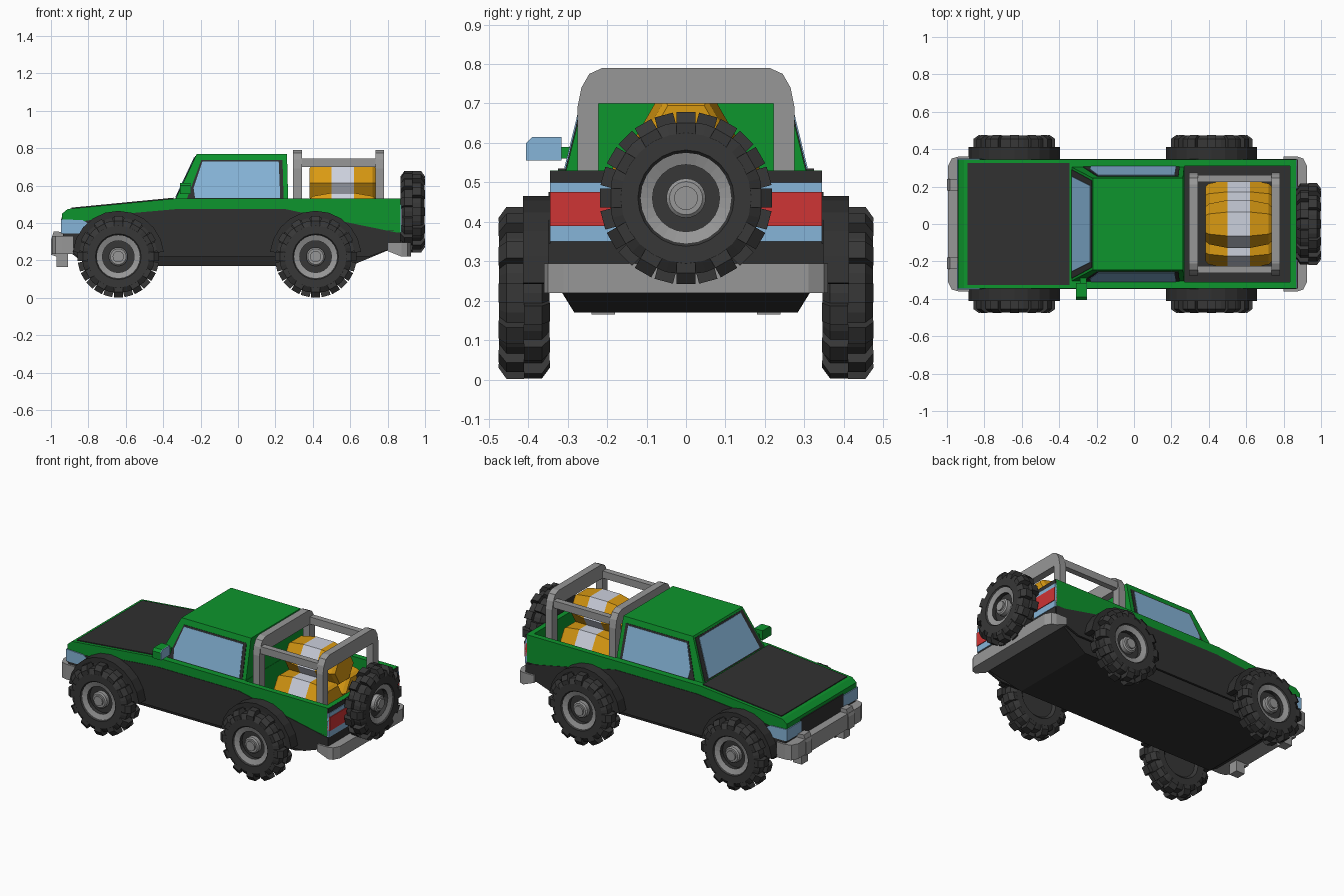
import bpy, bmesh, math
from mathutils import Matrix, Vector

if "Cube" in bpy.data.objects:
    bpy.data.objects.remove(bpy.data.objects["Cube"])


def material(name, r, g, b):
    m = bpy.data.materials.new(name)
    m.diffuse_color = (r, g, b, 1)
    m.use_nodes = True
    m.node_tree.nodes["Principled BSDF"].inputs["Base Color"].default_value = m.diffuse_color
    return m


GREEN = material("green_paint", 0.004, 0.30, 0.026)
BLACK = material("dark_cladding", 0.030, 0.030, 0.030)
RUBBER = material("tyre_rubber", 0.038, 0.038, 0.038)
GREY = material("grey_metal", 0.31, 0.31, 0.31)
BLUE = material("pale_blue_glass", 0.24, 0.46, 0.69)
RED = material("red_lamp", 0.62, 0.035, 0.035)
ORANGE = material("orange_barrel", 0.69, 0.32, 0.006)
WHITE = material("pale_band", 0.60, 0.63, 0.72)


def finish(name, bm, mats, matrix=None):
    bmesh.ops.recalc_face_normals(bm, faces=bm.faces)
    me = bpy.data.meshes.new(name)
    bm.to_mesh(me)
    bm.free()
    for m in mats:
        me.materials.append(m)
    ob = bpy.data.objects.new(name, me)
    if matrix:
        ob.matrix_world = matrix
    bpy.context.collection.objects.link(ob)
    return ob


def add_prism(bm, a, b):
    """Solid between two matching loops of points."""
    va = [bm.verts.new(p) for p in a]
    vb = [bm.verts.new(p) for p in b]
    bm.faces.new(va)
    bm.faces.new(vb[::-1])
    n = len(va)
    for i in range(n):
        j = (i + 1) % n
        bm.faces.new((va[i], vb[i], vb[j], va[j]))


def prism(name, pts, axis, lo, hi, mat):
    place = {'x': lambda p, t: (t, p[0], p[1]),
             'y': lambda p, t: (p[0], t, p[1]),
             'z': lambda p, t: (p[0], p[1], t)}[axis]
    bm = bmesh.new()
    add_prism(bm, [place(p, lo) for p in pts], [place(p, hi) for p in pts])
    return finish(name, bm, [mat])


def box(name, x0, x1, y0, y1, z0, z1, mat):
    return prism(name, [(x0, y0), (x1, y0), (x1, y1), (x0, y1)], 'z', z0, z1, mat)


def add_lathe(bm, prof, mats, n):
    """Revolve (radius, height) points about z; one material index per segment."""
    rings = [[bm.verts.new((r * math.cos(2 * math.pi * i / n), r * math.sin(2 * math.pi * i / n), h))
              for i in range(n)] for r, h in prof]
    for k, (a, b) in enumerate(zip(rings, rings[1:])):
        for i in range(n):
            j = (i + 1) % n
            bm.faces.new((a[i], a[j], b[j], b[i])).material_index = mats[k]
    bmesh.ops.remove_doubles(bm, verts=bm.verts, dist=1e-5)


def panel(name, quad, uv, off, mat):
    """Thin plate lying on a four-cornered face."""
    a, b, c, d = [Vector(p) for p in quad]
    nor = (b - a).cross(d - a).normalized()
    if nor.dot((a + c) / 2 - Vector((0, 0, 0.65))) < 0:
        nor.negate()
    pts = [a.lerp(b, u).lerp(d.lerp(c, u), v) for u, v in uv]
    bm = bmesh.new()
    add_prism(bm, [p - nor * 0.002 for p in pts], [p + nor * off for p in pts])
    finish(name, bm, [mat])


ALONG_X = Matrix(((0, 0, 1, 0), (1, 0, 0, 0), (0, 1, 0, 0), (0, 0, 0, 1)))


# Wheels: turned tyre and rim with staggered tread lugs
def wheel(name, center, rot):
    bm = bmesh.new()
    prof = [(0, -.05), (.11, -.05), (.125, -.064), (.165, -.064), (.194, -.045), (.194, .045),
            (.165, .064), (.122, .064), (.115, .055), (.085, .045), (.085, .02), (.05, .02),
            (.05, .045), (.042, .052), (.03, .052), (.03, .062), (0, .062)]
    add_lathe(bm, prof, [0] * 8 + [1, 0, 0] + [1] * 5, 24)
    section = [(.15, 0), (.15, .063), (.19, .065), (.218, .045), (.218, 0)]
    for side in (1, -1):
        for i in range(12):
            turn = Matrix.Rotation(math.radians(30 * i + (0 if side > 0 else 15)), 3, 'Z')
            add_prism(bm, [turn @ Vector((r, -.024, h * side)) for r, h in section],
                      [turn @ Vector((r, .024, h * side)) for r, h in section])
    finish(name, bm, [RUBBER, GREY], Matrix.Translation(center) @ rot)


for wx, end in ((-.64, "front"), (.415, "rear")):
    for s in (1, -1):
        wheel(f"{end}_wheel", (wx, s * .41, .22), Matrix.Rotation(-s * math.pi / 2, 4, 'X'))
        # Wheel arch flare
        ang = [math.radians(6 + 168 * i / 10) for i in range(11)]
        arc = [(wx + .245 * math.cos(a), .22 + .245 * math.sin(a)) for a in ang]
        arc += [(wx + .21 * math.cos(a), .22 + .21 * math.sin(a)) for a in ang[::-1]]
        prism(f"{end}_wheel_arch", arc, 'y', s * .34, s * .413, BLACK)
wheel("spare_wheel", (.934, 0, .46), ALONG_X)

# Underbody, narrowed at the bottom
under = prism("underbody", [(-.935, .36), (-.935, .27), (-.80, .17), (.60, .17), (.865, .28), (.865, .36)],
              'y', -.345, .345, BLACK)
for v in under.data.vertices:
    if v.co.z < .2:
        v.co.y *= .82

# Green body: nose and cab base, bed walls, bed floor, tailgate
prism("front_body", [(-.94, .35), (-.94, .45), (-.91, .475), (-.34, .53), (.27, .53), (.27, .35)],
      'y', -.345, .345, GREEN)
for s in (1, -1):
    prism("bed_wall", [(.27, .35), (.27, .53), (.868, .53), (.868, .35)], 'y', s * .31, s * .345, GREEN)
    # Dark side cladding
    prism("side_cladding", [(-.92, .28), (-.935, .345), (-.85, .405), (-.60, .45), (-.32, .475), (.25, .475),
                            (.55, .41), (.868, .345), (.868, .28), (.70, .22), (-.86, .22)],
          'y', s * .335, s * .348, BLACK)
    # Headlamps and tail lamps
    prism("headlamp", [(-.946, .345), (-.946, .42), (-.83, .415), (-.79, .39), (-.83, .345)],
          'y', s * .21, s * .351, BLUE)
    box("tail_lamp_surround", .86, .874, s * .16, s * .345, .35, .50, BLUE)
    box("tail_lamp", .86, .878, s * .16, s * .345, .39, .475, RED)
box("bed_floor", .26, .86, -.32, .32, .34, .36, GREEN)
box("tailgate", .835, .867, -.32, .32, .34, .53, GREEN)
box("tailgate_panel", .86, .870, -.345, .345, .28, .529, BLACK)
box("grille", -.945, -.93, -.21, .21, .32, .43, BLACK)

# Hood panel on the sloping nose
prism("hood_panel", [(-.89, .470), (-.89, .482), (-.345, .535), (-.345, .52)], 'y', -.325, .325, BLACK)

# Cab with side windows and windshield
base = [(-.335, -.305, .525), (.268, -.305, .525), (.268, .305, .525), (-.335, .305, .525)]
roof = [(-.22, -.245, .77), (.262, -.245, .77), (.262, .245, .77), (-.22, .245, .77)]
bm = bmesh.new()
add_prism(bm, base, roof)
finish("cab", bm, [GREEN])
for i, j in ((0, 1), (3, 2)):
    q = (base[i], base[j], roof[j], roof[i])
    panel("side_window_frame", q, [(.10, .02), (.96, .02), (.95, .86), (.08, .86)], .003, BLACK)
    panel("side_window", q, [(.17, .03), (.93, .03), (.91, .82), (.10, .82), (.12, .25)], .006, BLUE)
q = (base[0], base[3], roof[3], roof[0])
panel("windshield_frame", q, [(.02, .02), (.98, .02), (.97, .95), (.03, .95)], .003, BLACK)
panel("windshield", q, [(.08, .05), (.92, .05), (.91, .91), (.09, .91)], .006, BLUE)

# Single door mirror
prism("mirror_arm", [(-.29, -.28), (-.255, -.28), (-.255, -.34), (-.29, -.34)], 'z', .56, .59, GREEN)
prism("mirror_housing", [(-.405, .555), (-.315, .555), (-.315, .615), (-.39, .615), (-.405, .60)],
      'x', -.31, -.255, GREEN)
prism("mirror_glass", [(-.405, .555), (-.315, .555), (-.315, .615), (-.39, .615), (-.405, .60)],
      'x', -.256, -.25, BLUE)

# Roll cage
half = [(.222, .35), (.275, .35), (.275, .69), (.265, .74), (.245, .775), (.212, .79)]
hoop = half + [(-y, z) for y, z in half[::-1]] + [(-.222, .70), (.222, .70)]
for x in (.295, .735):
    prism("roll_hoop", hoop, 'x', x, x + .046, GREY)
for s in (1, -1):
    box("roll_cage_rail", .33, .74, s * .225, s * .262, .70, .745, GREY)

# Stack of three six-sided barrels with a pale middle band
for y, z in ((0, .615), (.108, .45), (-.108, .45)):
    bm = bmesh.new()
    add_lathe(bm, [(0, -.177), (.092, -.177), (.108, -.16), (.128, -.06), (.128, .06), (.108, .16),
                   (.092, .177), (0, .177)], [0, 0, 0, 1, 0, 0, 0], 6)
    finish("barrel", bm, [ORANGE, WHITE], Matrix.Translation((.56, y, z)) @ ALONG_X)

# Bumpers and front tow blocks
front = [(-.88, .36), (-.94, .36), (-.975, .35), (-.995, .31)]
prism("front_bumper", front + [(x, -y) for x, y in front[::-1]], 'z', .235, .33, GREY)
rear = [(.80, .36), (.875, .36), (.905, .35), (.925, .31)]
bump = prism("rear_bumper", rear + [(x, -y) for x, y in rear[::-1]], 'z', .22, .295, GREY)
for v in bump.data.vertices:
    if v.co.x < .85 and v.co.z < .25:
        v.co.z = .25
for s in (1, -1):
    prism("tow_block", [(-.97, .165), (-.91, .165), (-.91, .35), (-.985, .355), (-1, .31), (-1, .23), (-.97, .22)],
          'y', s * .18, s * .24, GREY)
